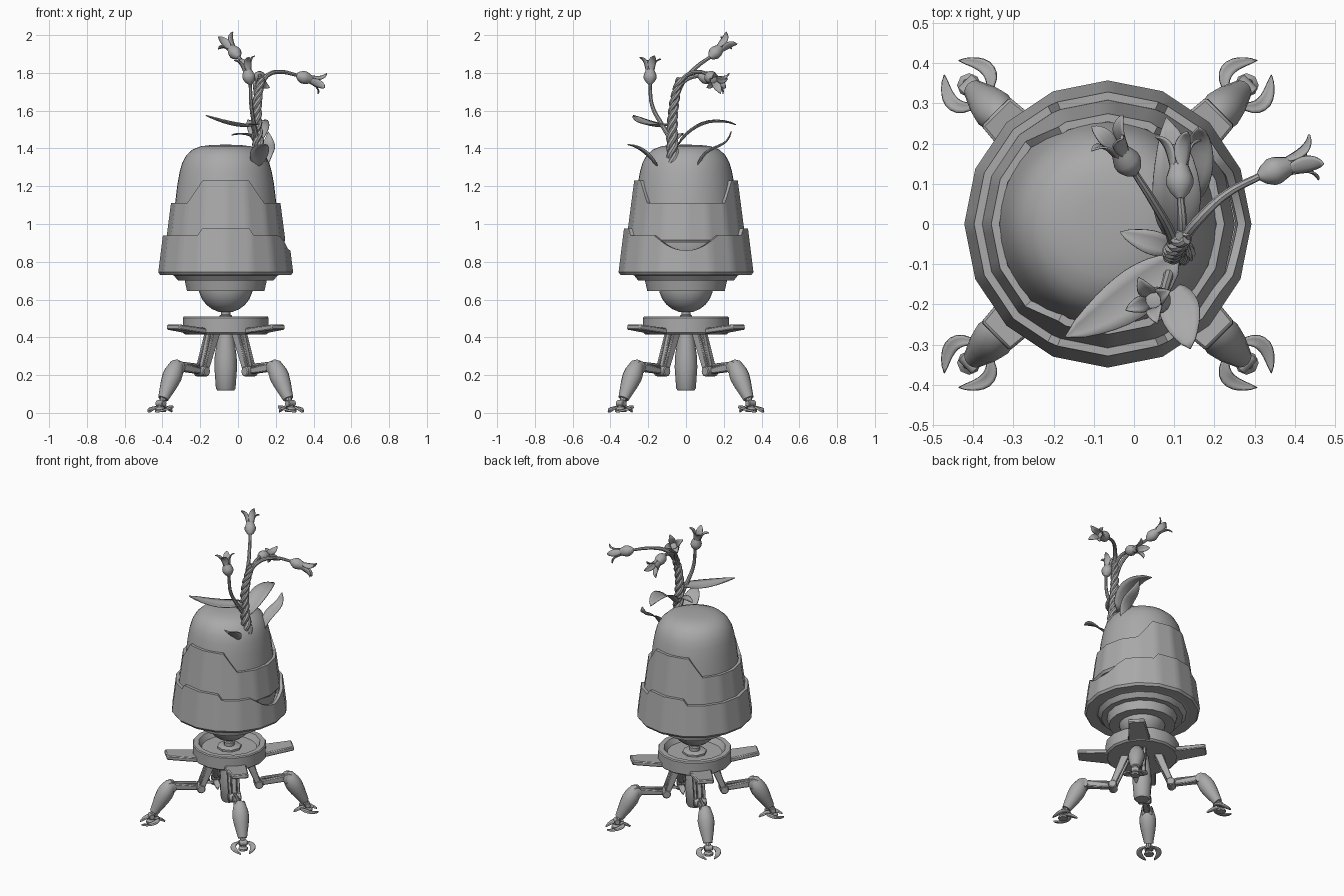
import bpy, bmesh, math
from mathutils import Vector, Matrix

cube = bpy.data.objects.get("Cube")
if cube:
    bpy.data.objects.remove(cube)

CX = -0.065                      # axis of the body
BODY = Matrix.Translation((CX, 0, 0))
made = []

grey = bpy.data.materials.new("plain grey")
grey.use_nodes = True
grey.diffuse_color = (0.4, 0.4, 0.4, 1)
grey.node_tree.nodes["Principled BSDF"].inputs["Base Color"].default_value = (0.4, 0.4, 0.4, 1)


def finish(name, bm):
    bmesh.ops.remove_doubles(bm, verts=bm.verts, dist=1e-5)
    bmesh.ops.recalc_face_normals(bm, faces=bm.faces)
    mesh = bpy.data.meshes.new(name)
    bm.to_mesh(mesh)
    bm.free()
    mesh.materials.append(grey)
    ob = bpy.data.objects.new(name, mesh)
    bpy.context.collection.objects.link(ob)
    made.append(ob)
    return ob


def skin(name, rows, closed=True, caps=(False, False)):
    """Join rows of points into a surface."""
    bm = bmesh.new()
    rings = [[bm.verts.new(p) for p in row] for row in rows]
    n = len(rings[0])
    for a, b in zip(rings, rings[1:]):
        for i in range(n if closed else n - 1):
            j = (i + 1) % n
            bm.faces.new((a[i], a[j], b[j], b[i]))
    for cap, ring in zip(caps, (rings[0], rings[-1])):
        if cap:
            bm.faces.new(ring)
    return finish(name, bm)


def lathe(name, profile, n=16, m=BODY):
    turn = [math.tau * i / n for i in range(n)]
    rows = [[m @ Vector((r * math.cos(a), r * math.sin(a), z)) for a in turn] for r, z in profile]
    return skin(name, rows, caps=(profile[0][0] > 0, profile[-1][0] > 0))


def spindle(name, a, b, profile, n=12):
    """Lathe from a to b; profile is (radius, fraction of the way)."""
    a, b = Vector(a), Vector(b)
    d = b - a
    m = Matrix.Translation(a) @ d.to_track_quat('Z', 'Y').to_matrix().to_4x4()
    return lathe(name, [(r, t * d.length) for r, t in profile], n, m)


def beam(name, a, b, size_a, size_b, y=0, bevel=0.006):
    """Tapered bar in the radial plane; a and b are (radius, z), sizes (width, height)."""
    d = (Vector(b) - Vector(a)).normalized()
    up = Vector((-d.y, d.x))
    rows = []
    for p, (w, h) in ((a, size_a), (b, size_b)):
        rows.append([(p[0] + up.x * h * k / 2, y + w * s / 2, p[1] + up.y * h * k / 2)
                     for s, k in ((-1, -1), (1, -1), (1, 1), (-1, 1))])
    ob = skin(name, rows, caps=(True, True))
    mod = ob.modifiers.new("Bevel", 'BEVEL')
    mod.width = bevel
    return ob


def bezier(points, t):
    pts = [Vector(p) for p in points]
    while len(pts) > 1:
        pts = [p.lerp(q, t) for p, q in zip(pts, pts[1:])]
    return pts[0]


def leaf(name, points, width, up=(0, 0, 1), fold=0.2, thick=0.005):
    up, rows, n = Vector(up), [], 10
    for i in range(n + 1):
        t = i / n
        p = bezier(points, t)
        tan = bezier(points, min(1, t + 0.02)) - bezier(points, max(0, t - 0.02))
        side = tan.cross(up).normalized()
        normal = side.cross(tan).normalized()
        w = width / 2 * (0.08 + 0.92 * math.sin(math.pi * t ** 0.85) ** 0.8 if i < n else 0.02)
        rows.append([p + side * w * s + normal * fold * w * abs(s) for s in (-1, -0.5, 0, 0.5, 1)])
    ob = skin(name, rows, closed=False)
    mod = ob.modifiers.new("Solidify", 'SOLIDIFY')
    mod.thickness, mod.offset = thick, 0
    return ob


def tube(name, points, r0, r1):
    cu = bpy.data.curves.new(name, 'CURVE')
    cu.dimensions, cu.bevel_depth, cu.bevel_resolution = '3D', 1.0, 2
    cu.resolution_u, cu.use_fill_caps = 6, True
    sp = cu.splines.new('BEZIER')
    sp.bezier_points.add(len(points) - 1)
    for i, (bp, p) in enumerate(zip(sp.bezier_points, points)):
        bp.co = p
        bp.radius = r0 + (r1 - r0) * i / (len(points) - 1)
        bp.handle_left_type = bp.handle_right_type = 'AUTO'
    ob = bpy.data.objects.new(name, cu)
    bpy.context.collection.objects.link(ob)
    cu.materials.append(grey)
    bpy.ops.object.select_all(action='DESELECT')
    ob.select_set(True)
    bpy.context.view_layer.objects.active = ob
    bpy.ops.object.convert(target='MESH')
    made.append(bpy.context.view_layer.objects.active)


# Armour shells: sixteen-sided rings with a notched upper edge
def ramp(x, x0, x1, v0, v1):
    return v0 + (v1 - v0) * min(1, max(0, (x - x0) / (x1 - x0)))


def shell(name, z0, radius, top, thick=0.02, n=80):
    rows = [[] for _ in range(6)]
    step = math.tau / 16
    for i in range(n):
        a = math.tau * i / n
        flat = math.cos(step / 2) / math.cos(a % step - step / 2)
        off_y = math.degrees(math.acos(min(1, abs(math.sin(a)))))
        off_x = math.degrees(math.acos(math.cos(a)))
        zt = top(off_y, off_x)
        spots = ((radius(z0) - 0.07, z0), (radius(z0) - 0.012, z0), (radius(z0 + 0.015), z0 + 0.015),
                 (radius(zt), zt), (radius(zt) - thick, zt), (radius(zt) - thick - 0.005, zt - 0.07))
        for row, (r, z) in zip(rows, spots):
            row.append((CX + r * flat * math.cos(a), r * flat * math.sin(a), z))
    return skin(name, rows)


def lower_top(off_y, off_x):
    if off_x < 31:                                   # visor opening on one side
        return ramp(off_x, 17, 31, 0.885, 0.94) if off_x > 17 else 0.86 + 0.025 * (off_x / 17) ** 2
    return ramp(off_y, 22.5, 27, 0.975, 0.94)


shell("lower_shell", 0.73, lambda z: 0.357 - (z - 0.745) * 0.125, lower_top)
shell("middle_shell", 0.90, lambda z: 0.312 - (z - 0.94) * 0.13,
      lambda off_y, off_x: ramp(off_y, 27, 45, 1.23, 1.11))
lathe("inner_body", [(0.26, 0.76), (0.285, 0.84), (0.302, 0.93), (0.28, 1.02)], 32)
lathe("dome", [(0.28, 1.0), (0.268, 1.11), (0.256, 1.21), (0.243, 1.28), (0.23, 1.325), (0.208, 1.365),
               (0.175, 1.395), (0.13, 1.412), (0.07, 1.419), (0, 1.42)], 40)
lathe("underside_collar", [(0.31, 0.735), (0.275, 0.728), (0.252, 0.70), (0.217, 0.70),
                           (0.205, 0.645), (0.13, 0.645)])

# Ball joint, neck and round platform
lathe("ball_joint", [(0.145 * math.sin(a), 0.675 - 0.145 * math.cos(a))
                     for a in [math.pi * i / 12 for i in range(13)]], 24)
lathe("neck", [(0.032, 0.47), (0.032, 0.515), (0.025, 0.52), (0.025, 0.55)], 12)
lathe("neck_hub", [(0.075, 0.47), (0.075, 0.487), (0.065, 0.493)], 8)
lathe("platform", [(0.17, 0.475), (0.19, 0.51), (0.222, 0.51), (0.227, 0.503), (0.227, 0.425), (0.215, 0.415)])
lathe("centre_post", [(0.04, 0.42), (0.058, 0.3), (0.06, 0.24), (0.052, 0.13), (0.044, 0.118)], 12)

# One leg and fin along +x, then turned to the four corners
first = len(made)
beam("fin", (0.18, 0.43), (0.395, 0.455), (0.14, 0.03), (0.10, 0.028))
for s in (-1, 1):
    beam("strut", (0.10, 0.425), (0.18, 0.22), (0.018, 0.05), (0.018, 0.035), y=s * 0.027, bevel=0.004)
    leaf("side_toe", [(0.44, s * 0.02, 0.035), (0.47, s * 0.085, 0.03), (0.51, s * 0.06, 0.01),
                      (0.55, s * 0.025, 0.006)], 0.034, thick=0.01)
beam("strut_core", (0.12, 0.42), (0.175, 0.24), (0.03, 0.03), (0.03, 0.025), bevel=0.004)
rod = [(0.8, 0), (1, 0.06), (1, 0.94), (0.8, 1)]
for name, r, z, rad, half in (("hinge", 0.18, 0.22, 0.027, 0.04), ("knee", 0.365, 0.24, 0.034, 0.034),
                              ("ankle", 0.485, 0.05, 0.018, 0.026)):
    spindle(name, (r, -half, z), (r, half, z), [(k * rad, t) for k, t in rod])
beam("arm", (0.18, 0.22), (0.365, 0.245), (0.034, 0.032), (0.045, 0.045))
spindle("arm_piston", (0.2, 0, 0.25), (0.34, 0, 0.262), [(k * 0.01, t) for k, t in rod], 8)
spindle("shin", (0.355, 0, 0.275), (0.468, 0, 0.075),
        [(0.015, 0), (0.036, 0.08), (0.049, 0.28), (0.052, 0.42), (0.046, 0.62), (0.035, 0.85), (0.028, 1)], 16)
spindle("ankle_rod", (0.46, 0, 0.095), (0.492, 0, 0.02), [(k * 0.017, t) for k, t in rod], 8)
leaf("back_toe", [(0.49, 0, 0.035), (0.44, 0, 0.03), (0.40, 0, 0.006)], 0.035, thick=0.01)
lathe("foot_pad", [(0.03, 0.006), (0.03, 0.018), (0.018, 0.03)], 8, Matrix.Translation((0.488, 0, 0)))
for ob in made[first:]:
    ob.location.x = CX
    for k in range(4):
        part = ob if k == 0 else ob.copy()
        if k:
            bpy.context.collection.objects.link(part)
        part.rotation_euler.z = math.pi * (0.25 + k / 2)

# Twisted stalk of three strands
centre = [(0.125, -0.065, 1.29), (0.105, -0.075, 1.42), (0.085, -0.08, 1.56), (0.10, -0.065, 1.68), (0.125, -0.03, 1.77)]
for k in range(3):
    path = []
    for i in range(41):
        t = i / 40
        a = math.tau * (k / 3 + 3.5 * t)
        r = 0.018 - 0.007 * t
        path.append(bezier(centre, t) + Vector((r * math.cos(a), r * math.sin(a), 0)))
    tube("stalk_strand", path, 0.018, 0.012)


# Flowers: a bulb with curling petals at the end of a branch
def flower(branch, tip):
    base, tip = Vector(branch[-1]), Vector(tip)
    d = tip - base
    n = d.length
    tube("flower_branch", branch, 0.014, 0.009)
    spindle("flower_bulb", base, tip, [(0.009, -0.05), (0.024, 0.06), (0.034, 0.2), (0.034, 0.32),
                                       (0.027, 0.46), (0.022, 0.56), (0.012, 0.58)], 14)
    q = d.to_track_quat('Z', 'Y')
    for k in range(4):
        spin = Matrix.Rotation(math.tau * k / 4 + 0.4, 3, 'Z')
        pts = [base + q @ (spin @ Vector((x, 0, z * n)))
               for x, z in ((0.019, 0.42), (0.024, 0.75), (0.028, 0.95), (0.062, 1.02))]
        leaf("petal", pts, 0.042, q @ (spin @ Vector((1, 0, 0))), fold=-0.25)


flower([(0.12, -0.04, 1.74), (0.16, 0.01, 1.79), (0.23, 0.075, 1.805), (0.315, 0.12, 1.787)], (0.445, 0.165, 1.745))
flower([(0.10, -0.06, 1.66), (0.085, -0.01, 1.76), (0.045, 0.06, 1.835), (0.0, 0.13, 1.885)], (-0.065, 0.225, 1.97))
flower([(0.10, -0.08, 1.45), (0.085, -0.13, 1.53), (0.07, -0.18, 1.63), (0.065, -0.19, 1.745)], (0.035, -0.19, 1.875))
flower([(0.12, -0.04, 1.73), (0.12, 0.01, 1.77), (0.115, 0.07, 1.785)], (0.11, 0.21, 1.745))

# Leaves
leaf("broad_leaf", [(0.11, -0.08, 1.53), (0.04, -0.15, 1.50), (-0.06, -0.22, 1.52), (-0.17, -0.28, 1.575)], 0.12)
leaf("back_leaf", [(0.10, -0.04, 1.42), (0.11, 0.03, 1.52), (0.11, 0.14, 1.57), (0.08, 0.265, 1.525)], 0.12)
leaf("low_back_leaf", [(0.14, 0.06, 1.28), (0.15, 0.09, 1.44), (0.17, 0.22, 1.37), (0.16, 0.24, 1.49)], 0.08)
leaf("low_front_leaf", [(0.10, -0.15, 1.30), (0.11, -0.20, 1.36), (0.12, -0.25, 1.41), (0.14, -0.31, 1.42)], 0.10)
leaf("small_leaf", [(0.10, -0.06, 1.44), (0.05, -0.05, 1.49), (-0.035, -0.02, 1.47)], 0.06)

# Smooth shading with sharp edges kept
bpy.ops.object.select_all(action='DESELECT')
for ob in made:
    ob.select_set(True)
bpy.context.view_layer.objects.active = made[0]
bpy.ops.object.shade_smooth_by_angle(angle=math.radians(35))
